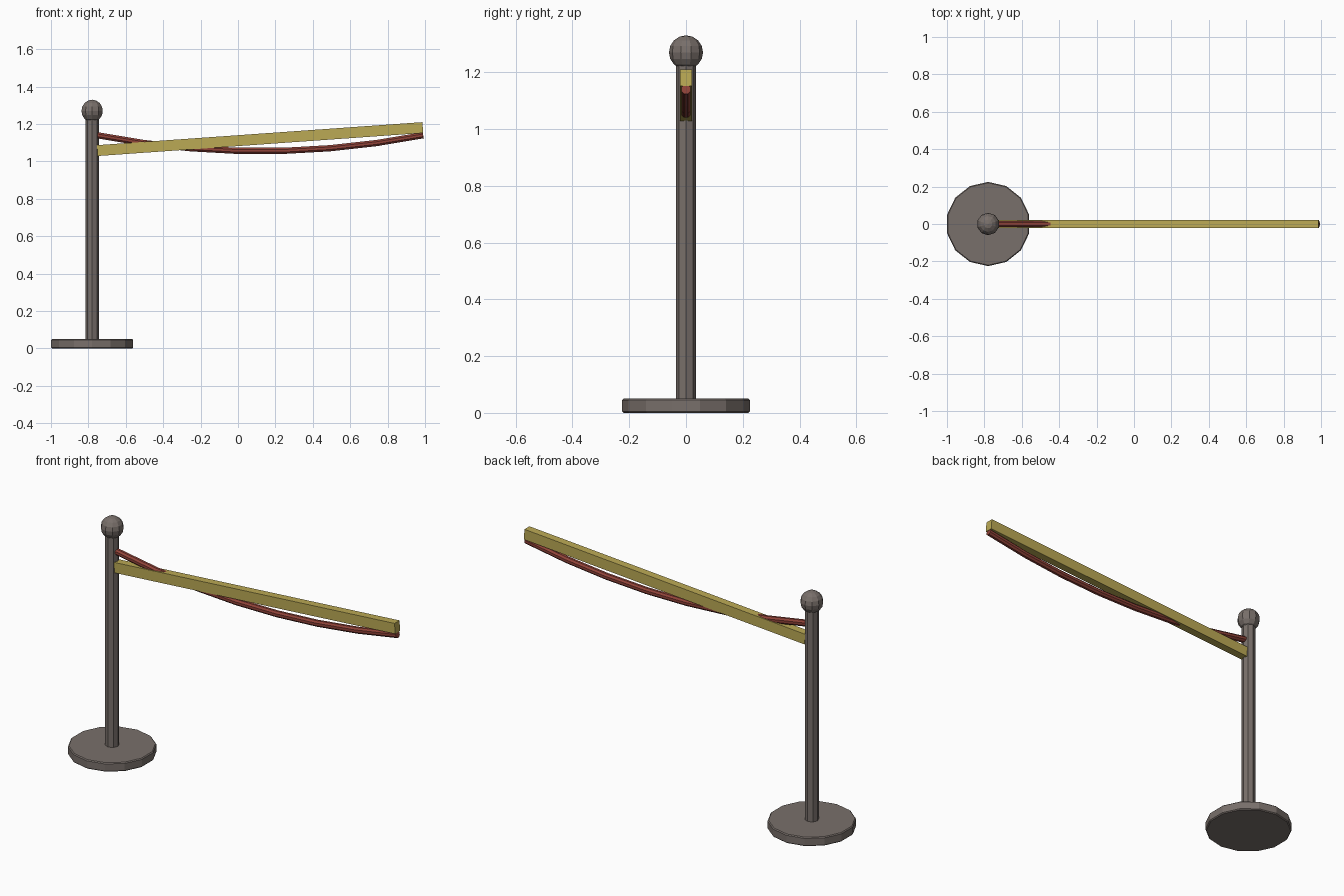
import bpy, bmesh, math
from mathutils import Vector

if "Cube" in bpy.data.objects:
    bpy.data.objects.remove(bpy.data.objects["Cube"], do_unlink=True)


def material(name, rgb):
    m = bpy.data.materials.new(name)
    m.use_nodes = True
    m.diffuse_color = (*rgb, 1)
    m.node_tree.nodes["Principled BSDF"].inputs["Base Color"].default_value = (*rgb, 1)
    return m


metal = material("warm grey metal", (0.19, 0.16, 0.145))
brass = material("dull yellow", (0.50, 0.40, 0.09))
red = material("rope red", (0.28, 0.055, 0.04))


def finish(obj, name, mat):
    obj.name = name
    obj.data.materials.append(mat)
    return obj


def cylinder(name, radius, sides, bottom, top, mat):
    bpy.ops.mesh.primitive_cylinder_add(vertices=sides, radius=radius, depth=top - bottom,
                                        location=(POST_X, 0, (bottom + top) / 2))
    return finish(bpy.context.object, name, mat)


POST_X = -0.78

# Weighted foot with a slightly softened rim
base = cylinder("base", 0.225, 14, 0, 0.05, metal)
rim = base.modifiers.new("rim", "BEVEL")
rim.width = 0.005
rim.segments = 1

# Octagonal post and faceted ball finial
cylinder("post", 0.036, 8, 0.04, 1.23, metal)
bpy.ops.mesh.primitive_uv_sphere_add(segments=10, ring_count=8, radius=0.06,
                                     location=(POST_X, 0, 1.27))
finish(bpy.context.object, "ball_finial", metal)

# Sloping rail from the post
start, end = Vector((-0.752, 0, 1.058)), Vector((0.988, 0, 1.181))
span = end - start
bpy.ops.mesh.primitive_cube_add(size=1, location=(start + end) / 2,
                                rotation=(0, -math.atan2(span.z, span.x), 0))
rail = finish(bpy.context.object, "sloping_rail", brass)
rail.scale = (span.length, 0.044, 0.058)

# Sagging rope: rings swept along a parabola
SIDES, STEPS, RADIUS = 8, 7, 0.018
LEFT, RIGHT, LOW, SAG = -0.752, 0.99, 1.055, 0.085
half = (RIGHT - LEFT) / 2
bm = bmesh.new()
rings = []
for i in range(STEPS + 1):
    u = 2 * i / STEPS - 1
    centre = Vector((LEFT + half * (u + 1), 0, LOW + SAG * u * u))
    up = Vector((-2 * SAG * u / half, 0, 1)).normalized()
    ring = []
    for k in range(SIDES):
        a = math.tau * (k + 0.5) / SIDES
        offset = Vector((0, math.cos(a), 0)) + up * math.sin(a)
        ring.append(bm.verts.new(centre + offset * RADIUS))
    rings.append(ring)
for a, b in zip(rings, rings[1:]):
    for k in range(SIDES):
        n = (k + 1) % SIDES
        bm.faces.new((a[k], a[n], b[n], b[k]))
bm.faces.new(rings[0])
bm.faces.new(rings[-1])
bmesh.ops.recalc_face_normals(bm, faces=bm.faces)
mesh = bpy.data.meshes.new("rope")
bm.to_mesh(mesh)
bm.free()
rope = finish(bpy.data.objects.new("rope", mesh), "rope", red)
bpy.context.collection.objects.link(rope)
